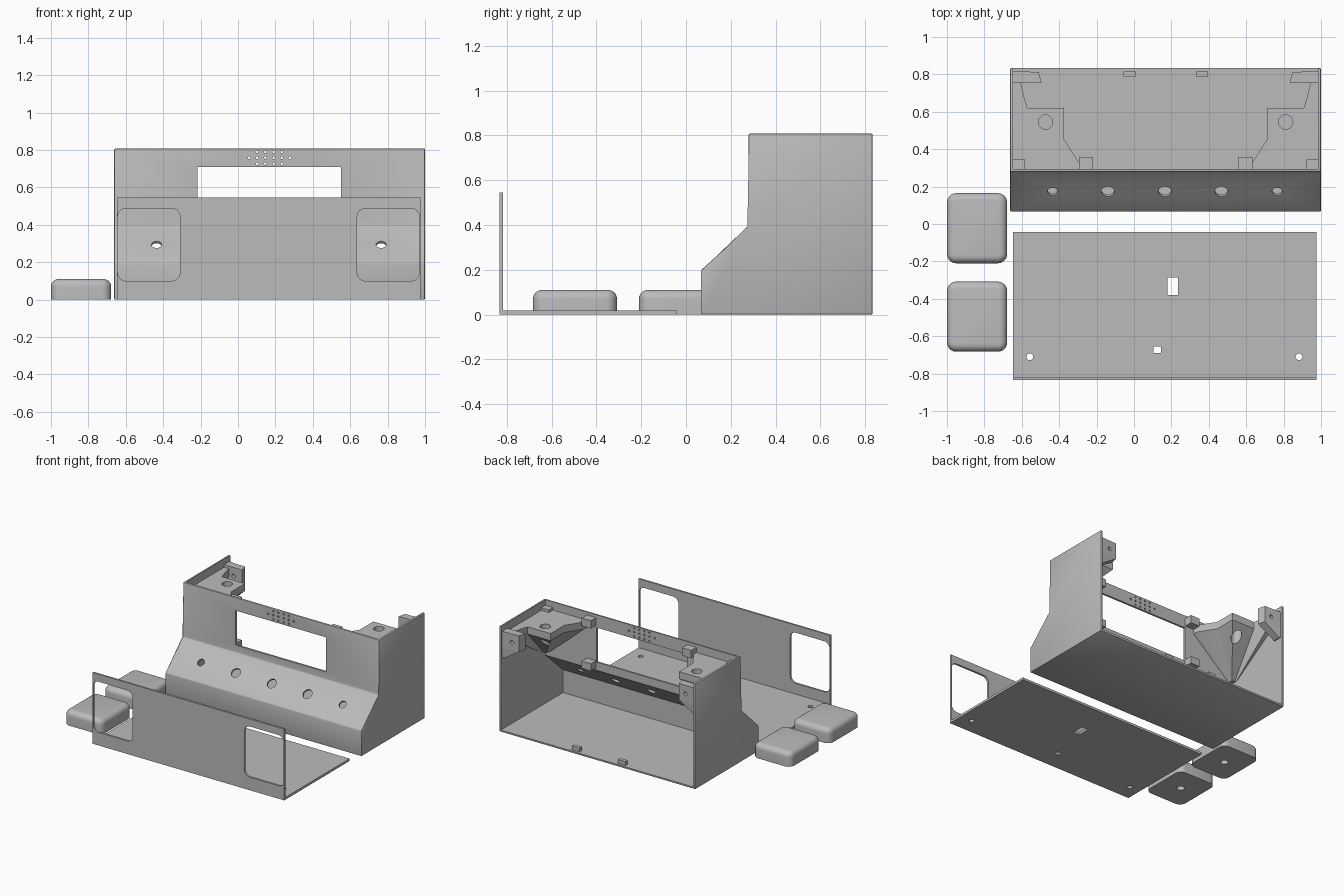
import bpy, bmesh, math
from mathutils import Matrix, Vector

if "Cube" in bpy.data.objects:
    bpy.data.objects.remove(bpy.data.objects["Cube"])

grey = bpy.data.materials.new("plain grey")
grey.diffuse_color = (0.5, 0.5, 0.5, 1)
grey.use_nodes = True
grey.node_tree.nodes["Principled BSDF"].inputs["Base Color"].default_value = grey.diffuse_color
CX = 0.169          # mirror plane of the case
T = 0.015           # wall thickness


def finish(name, bm):
    bmesh.ops.recalc_face_normals(bm, faces=bm.faces)
    me = bpy.data.meshes.new(name)
    bm.to_mesh(me)
    bm.free()
    me.materials.append(grey)
    ob = bpy.data.objects.new(name, me)
    bpy.context.collection.objects.link(ob)
    return ob


def add_loft(bm, rings):
    rows = [[bm.verts.new(p) for p in r] for r in rings]
    n = len(rows[0])
    for a, b in zip(rows, rows[1:]):
        for i in range(n):
            bm.faces.new((a[i], a[(i + 1) % n], b[(i + 1) % n], b[i]))
    bm.faces.new(rows[0][::-1])
    bm.faces.new(rows[-1])


def add_box(bm, x0, x1, y0, y1, z0, z1):
    add_loft(bm, [[(x0, y0, z), (x1, y0, z), (x1, y1, z), (x0, y1, z)] for z in (z0, z1)])


def add_cyl(bm, center, axis, r, depth, seg=24):
    rot = Vector((0, 0, 1)).rotation_difference(Vector(axis)).to_matrix().to_4x4()
    bmesh.ops.create_cone(bm, cap_ends=True, segments=seg, radius1=r, radius2=r,
                          depth=depth, matrix=Matrix.Translation(center) @ rot)


def cut(ob, bm):
    cutter = finish("cutter", bm)
    cutter.hide_render = True
    m = ob.modifiers.new("cut", "BOOLEAN")
    m.object, m.operation, m.solver = cutter, "DIFFERENCE", "EXACT"
    bpy.context.view_layer.update()
    me = bpy.data.meshes.new_from_object(ob.evaluated_get(bpy.context.evaluated_depsgraph_get()))
    ob.modifiers.clear()
    ob.data = me
    bpy.data.objects.remove(cutter)


def smooth(ob):
    bpy.ops.object.select_all(action="DESELECT")
    ob.select_set(True)
    bpy.context.view_layer.objects.active = ob
    bpy.ops.object.shade_smooth_by_angle(angle=math.radians(35))


# Case: solid side profile, hollowed out through the top and back
X0, X1 = -0.662, 1.0
profile = [(0.066, 0), (0.066, 0.197), (0.28, 0.39), (0.28, 0.808), (0.833, 0.808), (0.833, 0)]
inner = [(0.081, T), (0.081, 0.19), (0.295, 0.383), (0.295, 1), (1, 1), (1, T)]
bm = bmesh.new()
add_loft(bm, [[(x, y, z) for y, z in profile] for x in (X0, X1)])
bmesh.ops.bevel(bm, geom=bm.edges[:], offset=0.006, segments=2, profile=0.5, affect="EDGES")
case = finish("case", bm)
bm = bmesh.new()
add_loft(bm, [[(x, y, z) for y, z in inner] for x in (X0 + T, X1 - T)])
cut(case, bm)

# Display window, button holes and speaker grille
bm = bmesh.new()
add_box(bm, -0.217, 0.55, 0.2, 0.35, 0.445, 0.71)
slope = Vector((0, -0.193, 0.214)).normalized()
for x, r in ((-0.435, 0.027), (-0.14, 0.035), (0.165, 0.035), (0.467, 0.035), (0.765, 0.027)):
    add_cyl(bm, (x, 0.177, 0.291), slope, r, 0.08)
for z, cols in ((0.79, range(1, 5)), (0.759, range(6)), (0.727, range(1, 5))):
    for i in cols:
        add_cyl(bm, (0.06 + 0.0433 * i, 0.28, z), (0, 1, 0), 0.007, 0.1, 10)
cut(case, bm)
smooth(case)

# Corner brackets tapering down into the front corners, and screw ears
W = X1 - T - CX + 0.003
outline = [(W, 0.288), (0.464, 0.288), (0.464, 0.33), (0.544, 0.455), (0.544, 0.62),
           (0.739, 0.62), (0.757, 0.68), (0.775, 0.757), (W, 0.757)]
ear = [(W, 0.755), (0.664, 0.755), (0.678, 0.812), (W, 0.818)]


def scaled(pts, s, sx, z, c):
    return [(CX + sx * (c[0] + (u - c[0]) * s), c[1] + (y - c[1]) * s, z) for u, y in pts]


for sx, side in ((-1, "left"), (1, "right")):
    bm = bmesh.new()
    corner = (W, 0.288)
    add_loft(bm, [scaled(outline, s, sx, z, corner)
                  for s, z in ((0.12, 0.42), (1, 0.69), (1, 0.745))])
    bracket = finish(side + "_bracket", bm)
    bm = bmesh.new()
    add_cyl(bm, (CX + sx * 0.642, 0.545, 0.6), (0, 0, 1), 0.038, 0.5)
    cut(bracket, bm)
    smooth(bracket)

    bm = bmesh.new()
    low = [(W - (W - u) * 0.1, y) for u, y in ear]
    add_loft(bm, [scaled(p, 1, sx, z, corner) for p, z in ((low, 0.56), (ear, 0.64), (ear, 0.765))])
    screw_ear = finish(side + "_screw_ear", bm)
    bm = bmesh.new()
    add_cyl(bm, (CX + sx * 0.735, 0.79, 0.70), (0, 1, 0), 0.015, 0.2, 16)
    cut(screw_ear, bm)

    # Display tabs, corner tab and floor clip
    bm = bmesh.new()
    for z0, z1 in ((0.40, 0.455), (0.725, 0.785)):
        a, b = sorted((CX + sx * 0.387, CX + sx * 0.464))
        add_box(bm, a, b, 0.29, 0.358, z0, z1)
    a, b = sorted((CX + sx * 0.752, CX + sx * W))
    add_box(bm, a, b, 0.29, 0.345, 0.74, 0.765)
    a, b = sorted((CX + sx * 0.162, CX + sx * 0.226))
    add_box(bm, a, b, 0.788, 0.815, 0.01, 0.045)
    finish(side + "_tabs", bm)

# Base tray with its holes
TX0, TX1 = -0.648, 0.975
bm = bmesh.new()
add_box(bm, TX0, TX1, -0.82, -0.042, 0, 0.018)
tray = finish("base_tray", bm)
bm = bmesh.new()
add_box(bm, 0.18, 0.235, -0.38, -0.285, -0.1, 0.1)
add_box(bm, 0.105, 0.145, -0.69, -0.655, -0.1, 0.1)
for x in (-0.557, 0.882):
    add_cyl(bm, (x, -0.71, 0), (0, 0, 1), 0.018, 0.2)
cut(tray, bm)

# Upright panel with two rounded openings
bm = bmesh.new()
add_box(bm, TX0, TX1, -0.833, -0.818, 0, 0.545)
panel = finish("upright_panel", bm)


def rounded_rect(x0, x1, z0, z1, r, n=6):
    pts = []
    for k, (x, z) in enumerate(((x1 - r, z1 - r), (x0 + r, z1 - r), (x0 + r, z0 + r), (x1 - r, z0 + r))):
        for i in range(n + 1):
            a = math.pi / 2 * (k + i / n)
            pts.append((x + r * math.cos(a), z + r * math.sin(a)))
    return pts


bm = bmesh.new()
for x0, x1 in ((-0.643, -0.31), (0.637, 0.970)):
    ring = rounded_rect(x0, x1, 0.1, 0.488, 0.045)
    add_loft(bm, [[(x, y, z) for x, z in ring] for y in (-0.9, -0.75)])
cut(panel, bm)

# Rounded pads with a blind hole underneath
for name, y0, y1 in (("back_pad", -0.21, 0.165), ("front_pad", -0.683, -0.308)):
    rings = [[(x, y, 0) for x, y in rounded_rect(-1, -0.678, y0, y1, 0.05)]]
    for i in range(7):
        a = math.pi / 2 * i / 6
        d = 0.04 * (1 - math.cos(a))
        rings.append([(x, y, 0.07 + 0.04 * math.sin(a))
                      for x, y in rounded_rect(-1 + d, -0.678 - d, y0 + d, y1 - d, 0.05 - d)])
    bm = bmesh.new()
    add_loft(bm, rings)
    pad = finish(name, bm)
    bm = bmesh.new()
    add_cyl(bm, (-0.839, (y0 + y1) / 2, 0), (0, 0, 1), 0.027, 0.1)
    cut(pad, bm)
    smooth(pad)
